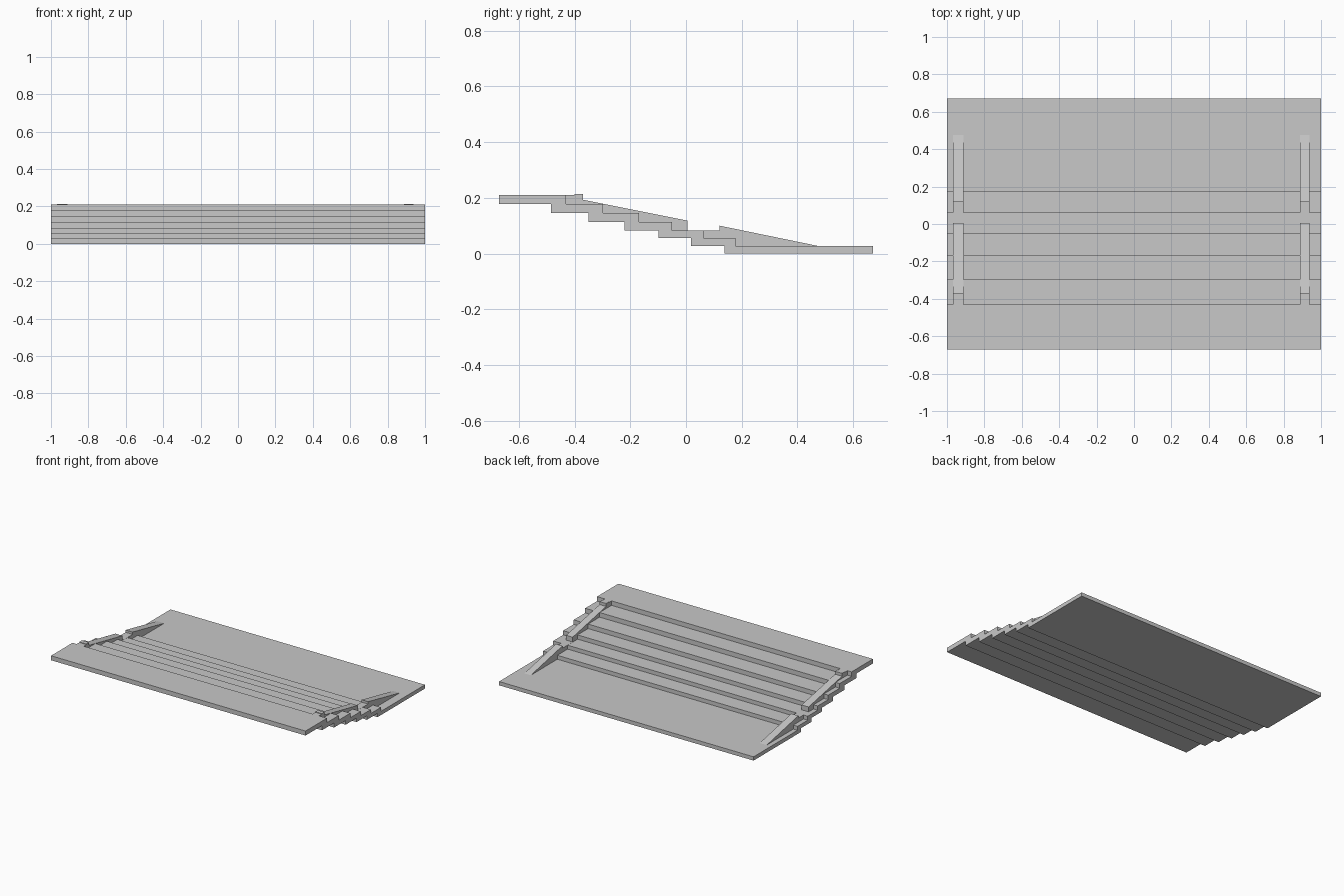
import bpy
import bmesh

cube = bpy.data.objects.get("Cube")
if cube:
    bpy.data.objects.remove(cube, do_unlink=True)

concrete = bpy.data.materials.new("concrete_grey")
concrete.use_nodes = True
grey = (0.58, 0.58, 0.58, 1)
concrete.diffuse_color = grey
concrete.node_tree.nodes["Principled BSDF"].inputs["Base Color"].default_value = grey


def extrude_profile(name, profile, x0, x1):
    """Extrude a closed (y, z) side profile from x0 to x1."""
    bm = bmesh.new()
    face = bm.faces.new([bm.verts.new((x0, y, z)) for y, z in profile])
    result = bmesh.ops.extrude_face_region(bm, geom=[face])
    moved = [v for v in result["geom"] if isinstance(v, bmesh.types.BMVert)]
    bmesh.ops.translate(bm, verts=moved, vec=(x1 - x0, 0, 0))
    bmesh.ops.recalc_face_normals(bm, faces=bm.faces)
    mesh = bpy.data.meshes.new(name)
    bm.to_mesh(mesh)
    bm.free()
    mesh.materials.append(concrete)
    obj = bpy.data.objects.new(name, mesh)
    bpy.context.collection.objects.link(obj)
    return obj


# Stair slab: stepped top and stepped underside between two landings
levels = [0.21, 0.178, 0.145, 0.113, 0.083, 0.055, 0.027, 0.0]
top_risers = [-0.43, -0.297, -0.168, -0.05, 0.062, 0.177]
bottom_risers = [-0.485, -0.35, -0.22, -0.098, 0.018, 0.138]
half_depth = 0.67


def stepped_line(risers, heights):
    points = [(-half_depth, heights[0])]
    for y, upper, lower in zip(risers, heights, heights[1:]):
        points += [(y, upper), (y, lower)]
    return points + [(half_depth, heights[-1])]


top_line = stepped_line(top_risers, levels[:-1])
bottom_line = stepped_line(bottom_risers, levels[1:])
extrude_profile("stair_slab", top_line + bottom_line[::-1], -1, 1)

# Sloped curbs: two ramps joined by a flat at the middle step
curb = [(-0.43, 0.21), (-0.40, 0.21), (-0.40, 0.214), (-0.37, 0.214),
        (-0.37, 0.193), (0.005, 0.118), (0.005, 0.0835), (0.12, 0.0835),
        (0.12, 0.10), (0.475, 0.027), (0.475, 0.02), (0.175, 0.02),
        (0.06, 0.048), (-0.43, 0.172)]
extrude_profile("right_curb", curb, -0.967, -0.912)
extrude_profile("left_curb", curb, 0.887, 0.938)
